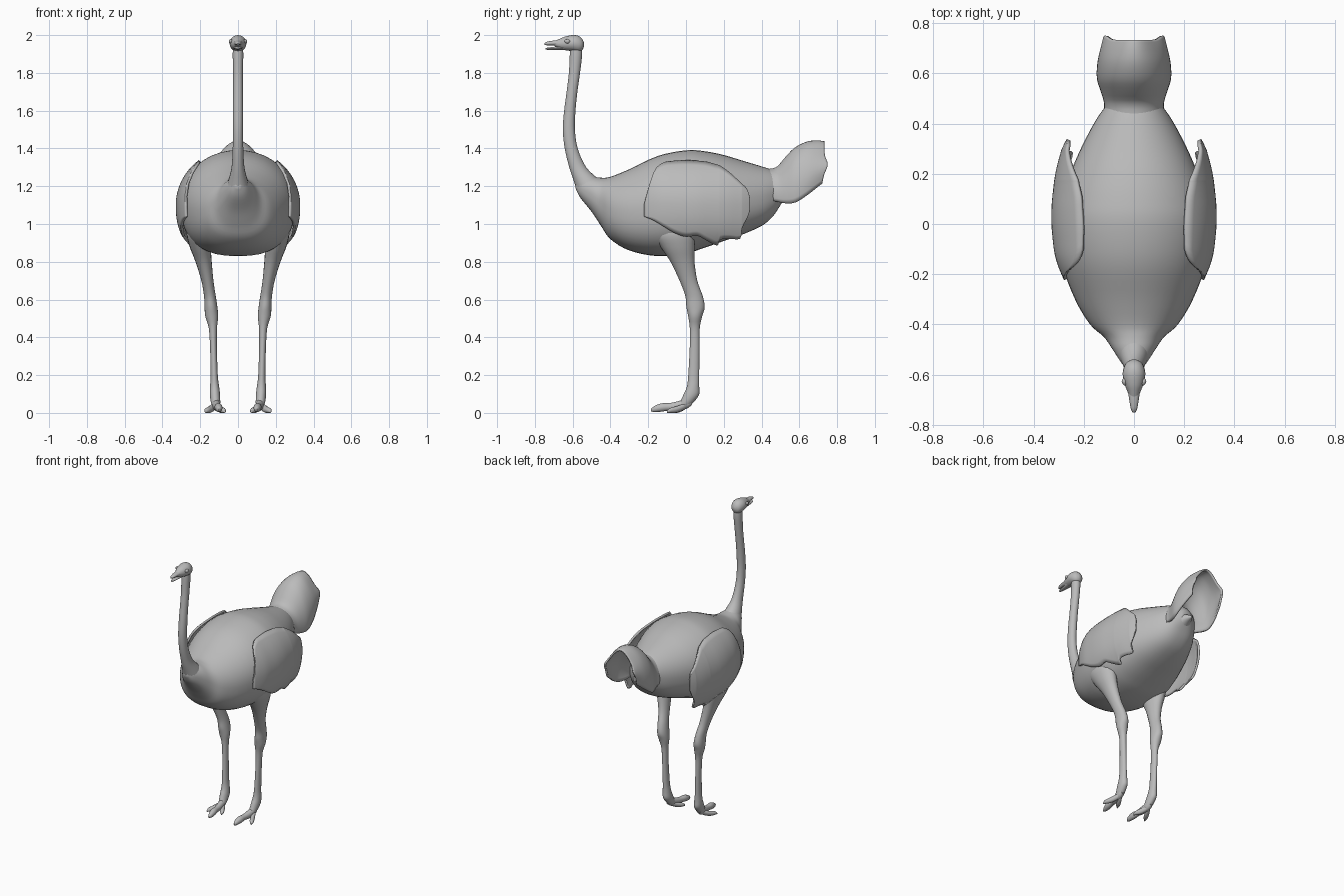
import bpy, math

mat = bpy.data.materials.new("plain grey")
mat.diffuse_color = (0.5, 0.5, 0.5, 1)


def spline(rows, steps):
    """Smoothly resample a list of number tuples."""
    out = []
    for i in range(len(rows) - 1):
        p0, p1 = rows[max(i - 1, 0)], rows[i]
        p2, p3 = rows[i + 1], rows[min(i + 2, len(rows) - 1)]
        for k in range(steps):
            t = k / steps
            out.append([b + .5 * t * (c - a + t * (2 * a - 5 * b + 4 * c - d + t * (3 * (b - c) + d - a)))
                        for a, b, c, d in zip(p0, p1, p2, p3)])
    return out + [list(rows[-1])]


def finish(name, verts, faces, mirror=False, thickness=0, angle=50):
    me = bpy.data.meshes.new(name)
    me.from_pydata(verts, [], faces)
    me.materials.append(mat)
    ob = bpy.data.objects.new(name, me)
    bpy.context.collection.objects.link(ob)
    if thickness:
        m = ob.modifiers.new("thickness", 'SOLIDIFY')
        m.thickness, m.offset = thickness, 0
    if mirror:
        ob.modifiers.new("mirror", 'MIRROR')
    bpy.ops.object.select_all(action='DESELECT')
    ob.select_set(True)
    bpy.context.view_layer.objects.active = ob
    bpy.ops.object.mode_set(mode='EDIT')
    bpy.ops.mesh.select_all(action='SELECT')
    bpy.ops.mesh.normals_make_consistent(inside=False)
    bpy.ops.object.mode_set(mode='OBJECT')
    bpy.ops.object.shade_smooth_by_angle(angle=math.radians(angle))
    return ob


def loft(name, axis, rows, mirror=False, seg=20, steps=4, low_n=2.0):
    """Rows: position on axis, centre x, half width, low and high limit."""
    verts, faces = [], []
    rings = spline(rows, steps)
    for t, cx, rx, lo, hi in rings:
        for k in range(seg):
            a = 2 * math.pi * k / seg
            c, s = math.cos(a), math.sin(a)
            n = low_n if s < 0 else 2
            x = cx + rx * math.copysign(abs(c) ** (2 / n), c)
            w = (lo + hi) / 2 + (hi - lo) / 2 * math.copysign(abs(s) ** (2 / n), s)
            verts.append((x, t, w) if axis == 'y' else (x, w, t))
    for i in range(len(rings) - 1):
        for k in range(seg):
            a, b = i * seg + k, i * seg + (k + 1) % seg
            faces.append((a, b, b + seg, a + seg))
    faces += [tuple(range(seg)), tuple(range(len(verts) - seg, len(verts)))]
    return finish(name, verts, faces, mirror)


def sheet(name, rows, nu, point, **kw):
    """Grid surface: point(row, u) with u from 0 to 1."""
    verts = [point(r, k / nu) for r in rows for k in range(nu + 1)]
    faces = [(i * (nu + 1) + k, i * (nu + 1) + k + 1, (i + 1) * (nu + 1) + k + 1, (i + 1) * (nu + 1) + k)
             for i in range(len(rows) - 1) for k in range(nu)]
    return finish(name, verts, faces, **kw)


# Body
loft("body", 'y', [
    (-.585, 0, .015, 1.19, 1.22), (-.56, 0, .045, 1.14, 1.245), (-.5, 0, .085, 1.065, 1.25),
    (-.45, 0, .12, .99, 1.245), (-.4, 0, .175, .92, 1.25), (-.3, 0, .235, .86, 1.29),
    (-.15, 0, .29, .83, 1.36), (0, 0, .308, .845, 1.39), (.1, 0, .29, .875, 1.385),
    (.2, 0, .255, .91, 1.365), (.3, 0, .212, .945, 1.335), (.4, 0, .16, .99, 1.305),
    (.46, 0, .12, 1.04, 1.285), (.5, 0, .085, 1.1, 1.26), (.53, 0, .03, 1.15, 1.22)], seg=40, low_n=2.5)

# Neck
loft("neck", 'z', [
    (1.17, 0, .07, -.575, -.40), (1.23, 0, .052, -.595, -.455), (1.3, 0, .034, -.618, -.528),
    (1.4, 0, .028, -.642, -.573), (1.5, 0, .027, -.652, -.588), (1.6, 0, .027, -.645, -.585),
    (1.7, 0, .026, -.632, -.575), (1.8, 0, .026, -.62, -.561), (1.9, 0, .028, -.615, -.55),
    (1.96, 0, .025, -.61, -.555)])

# Head, beak and eyes
loft("head", 'y', [
    (-.695, 0, .017, 1.942, 1.968), (-.67, 0, .025, 1.928, 1.98), (-.64, 0, .037, 1.92, 1.992),
    (-.6, 0, .045, 1.915, 2.0), (-.57, 0, .04, 1.91, 1.996), (-.55, 0, .028, 1.92, 1.98),
    (-.54, 0, .008, 1.94, 1.96)])
loft("upper_beak", 'y', [
    (-.75, 0, .006, 1.948, 1.956), (-.735, 0, .013, 1.946, 1.965), (-.7, 0, .019, 1.945, 1.971),
    (-.65, 0, .026, 1.944, 1.975)], seg=12)
loft("lower_beak", 'y', [
    (-.745, 0, .005, 1.924, 1.931), (-.73, 0, .011, 1.922, 1.934), (-.69, 0, .018, 1.922, 1.939),
    (-.64, 0, .026, 1.922, 1.945)], seg=12)
loft("eye", 'y', [
    (-.643, .037, .002, 1.965, 1.969), (-.638, .037, .007, 1.959, 1.975), (-.628, .039, .01, 1.955, 1.979),
    (-.618, .039, .007, 1.959, 1.975), (-.613, .039, .002, 1.965, 1.969)], mirror=True, seg=12, steps=2)

# Legs with knee and ankle joints
loft("leg", 'z', [
    (1.03, .2, .06, -.15, .05), (.95, .208, .064, -.175, .05), (.88, .2, .056, -.135, .045),
    (.8, .182, .043, -.082, .045), (.7, .162, .032, -.034, .06), (.62, .149, .031, -.004, .088),
    (.56, .143, .034, .002, .099), (.51, .139, .034, .012, .085), (.45, .133, .022, .02, .073),
    (.35, .13, .018, .02, .071), (.2, .126, .019, .012, .07), (.14, .124, .024, .005, .07),
    (.1, .122, .027, -.012, .07), (.07, .12, .026, -.025, .052), (.04, .117, .022, -.04, .025),
    (.025, .117, .014, -.035, .01)], mirror=True)

# Toes
loft("middle_toe", 'y', [
    (-.185, .1, .004, .008, .022), (-.165, .1, .015, .004, .038), (-.13, .103, .021, .006, .051),
    (-.09, .107, .018, .012, .052), (-.05, .112, .021, .01, .06), (0, .118, .022, .02, .075),
    (.03, .12, .015, .04, .08)], mirror=True, seg=14)
for name, tip, tipy in (("outer_toe", .172, -.1), ("inner_toe", .07, -.085)):
    path = [(0, .004, .0, .012), (.15, .014, .0, .026), (.4, .017, .0, .034),
            (.7, .016, .01, .045), (1, .012, .03, .06)]
    loft(name, 'y', [(tipy + t * (.01 - tipy), tip + t * (.119 - tip), r, lo, hi)
                     for t, r, lo, hi in path], mirror=True, seg=14)

# Folded wings: rows of y, lower edge, upper edge, reach
wing_rows = [(-.22, 1.04, 1.1, .273), (-.17, 1.02, 1.27, .294), (-.12, .99, 1.32, .309),
             (-.06, .955, 1.33, .317), (0, .935, 1.333, .322), (.06, .94, 1.33, .322),
             (.11, .915, 1.325, .318), (.165, .89, 1.31, .312), (.18, .92, 1.305, .31),
             (.23, .925, 1.27, .3), (.285, .925, 1.22, .285), (.295, .98, 1.21, .282),
             (.32, 1.03, 1.185, .27), (.335, 1.07, 1.14, .262)]


def wing_point(r, u):
    y, lo, hi, reach = r
    z = lo + (hi - lo) * u
    n = 2 if z > 1.1 else 2.4
    x = reach * max(0, 1 - (abs(z - 1.1) / .30) ** n) ** (1 / n)
    return (x, y, z)


sheet("wing", spline(wing_rows, 3), 16, wing_point, mirror=True, thickness=.014)

# Arched tail fan, open underneath: rows of y, top, bottom, half width, rim ripple
tail_rows = [(.42, 1.285, 1.13, .115, 0), (.48, 1.295, 1.12, .113, 0), (.53, 1.35, 1.11, .127, 0),
             (.58, 1.4, 1.115, .142, 0), (.64, 1.427, 1.15, .14, .3), (.69, 1.428, 1.185, .128, .7),
             (.725, 1.42, 1.21, .118, 1)]


def tail_point(r, u):
    y, top, low, w, rim = r
    a = math.radians(105) * (2 * u - 1)
    z = low + (top - low) * (math.cos(a) - math.cos(math.radians(105))) / (1 - math.cos(math.radians(105)))
    z += .012 * rim * math.cos(4 * a)
    y += rim * (.007 + .018 * math.exp(-((abs(a) - 1.2) / .3) ** 2) - .03 * max(0, abs(a) - 1.4))
    return (w * math.sin(a), y, z)


sheet("tail_fan", spline(tail_rows, 3), 32, tail_point, thickness=.012)

# Small feather tuft under the tail root
loft("tail_tuft", 'y', [(.4, 0, .09, 1.05, 1.2), (.47, 0, .07, 1.09, 1.2), (.53, 0, .035, 1.13, 1.19),
                        (.58, 0, .005, 1.15, 1.16)])
